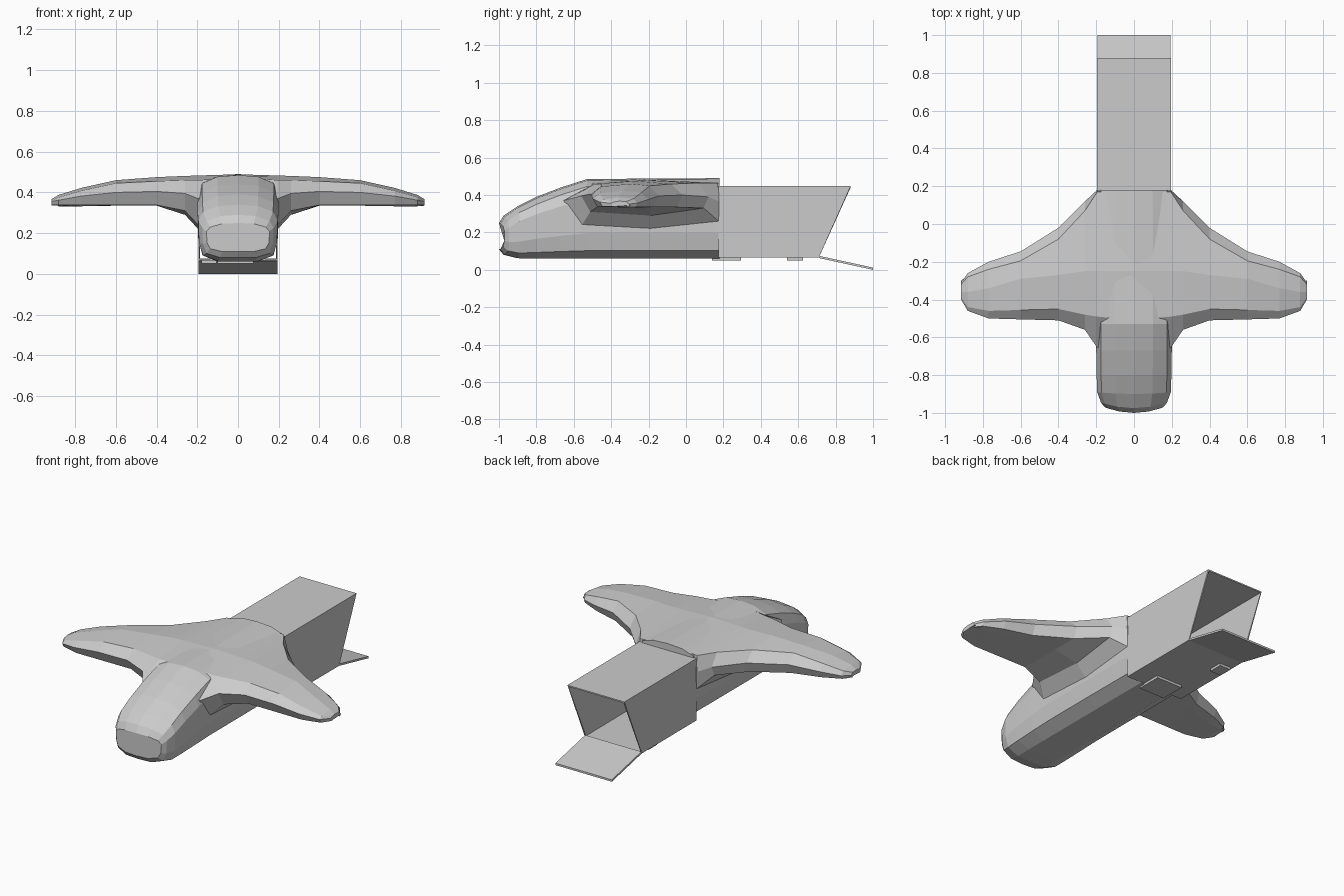
import bpy, bmesh
from mathutils import Vector

if "Cube" in bpy.data.objects:
    bpy.data.objects.remove(bpy.data.objects["Cube"])


def make_object(name, bm):
    bmesh.ops.recalc_face_normals(bm, faces=bm.faces)
    mesh = bpy.data.meshes.new(name)
    bm.to_mesh(mesh)
    bm.free()
    ob = bpy.data.objects.new(name, mesh)
    bpy.context.collection.objects.link(ob)
    return ob


def loft(name, rings):
    bm = bmesh.new()
    loops = [[bm.verts.new(p) for p in ring] for ring in rings]
    n = len(loops[0])
    for a, b in zip(loops, loops[1:]):
        for i in range(n):
            j = (i + 1) % n
            bm.faces.new((a[i], a[j], b[j], b[i]))
    bm.faces.new(loops[0])
    bm.faces.new(loops[-1])
    return make_object(name, bm)


def slab(name, profile, x0, x1):
    # side profile (y, z) extruded across x
    return loft(name, [[(x, y, z) for y, z in profile] for x in (x0, x1)])


# Fuselage: rounded-box sections along y
def hull_ring(y, w, zb, zt, shoulder, bow):
    h = zt - zb
    half = [(0, zb), (0.5 * w, zb), (0.88 * w, zb + 0.1 * h), (0.98 * w, zb + 0.32 * h),
            (w, zt - shoulder - 0.16 * h), (0.88 * w, zt - shoulder), (0.5 * w, zt - 0.2 * shoulder), (0, zt)]
    full = half + [(-x, z) for x, z in half[-2:0:-1]]
    return [(x, y + bow * (x / w) ** 2, z) for x, z in full]


hull_sections = [
    (-1.0, 0.155, 0.11, 0.25, 0.02, 0.03),
    (-0.975, 0.175, 0.08, 0.29, 0.03, 0.03),
    (-0.90, 0.195, 0.062, 0.34, 0.035, 0.01),
    (-0.80, 0.198, 0.06, 0.39, 0.04, 0),
    (-0.67, 0.20, 0.06, 0.44, 0.04, 0),
    (-0.53, 0.20, 0.06, 0.485, 0.04, 0),
    (-0.20, 0.20, 0.06, 0.488, 0.03, 0),
    (0.18, 0.198, 0.06, 0.49, 0.03, 0),
]
loft("fuselage", [hull_ring(*s) for s in hull_sections])


# Wing: sections across x, mirrored about the centre
def wing_ring(x, y0, f, ym, r, y1, ze, zu, zt, zb):
    pts = [(y0, ze), (y0 + f, zu), (ym, zt), (y1 - r, zu + 0.004), (y1, ze - 0.005),
           (y1 - 0.5 * r, min(zb + 0.04, 0.335)), (ym + 0.06, zb), (y0 + 0.6 * f, min(zb + 0.02, 0.338))]
    return [Vector((x, y, z)) for y, z in pts]


wing_sections = [
    (0.00, -0.60, 0.09, -0.25, 0.01, 0.18, 0.39, 0.475, 0.489, 0.20),
    (0.195, -0.655, 0.165, -0.25, 0.01, 0.18, 0.37, 0.46, 0.483, 0.22),
    (0.26, -0.56, 0.08, -0.25, 0.05, 0.12, 0.395, 0.46, 0.481, 0.29),
    (0.40, -0.51, 0.06, -0.27, 0.06, -0.02, 0.405, 0.455, 0.475, 0.335),
    (0.60, -0.505, 0.05, -0.29, 0.05, -0.145, 0.40, 0.445, 0.460, 0.335),
    (0.77, -0.50, 0.04, -0.34, 0.04, -0.20, 0.382, 0.408, 0.422, 0.332),
    (0.88, -0.46, 0.02, -0.36, 0.02, -0.26, 0.362, 0.376, 0.388, 0.332),
    (0.915, -0.40, 0.01, -0.36, 0.01, -0.31, 0.356, 0.362, 0.367, 0.345),
]
right = [wing_ring(*s) for s in wing_sections]
left = [[Vector((-p.x, p.y, p.z)) for p in ring] for ring in right[:0:-1]]
loft("wing", left + right)

# Cargo bay: hollow tube with a raked open rear
bm = bmesh.new()
front, rear = [], []
for x, z, y in ((-0.195, 0.065, 0.71), (0.195, 0.065, 0.71), (0.195, 0.448, 0.88), (-0.195, 0.448, 0.88)):
    front.append(bm.verts.new((x, 0.175, z)))
    rear.append(bm.verts.new((x, y, z)))
for i in range(4):
    j = (i + 1) % 4
    bm.faces.new((front[i], front[j], rear[j], rear[i]))
bay = make_object("cargo_bay", bm)
# orient outwards so the thickness goes inside
if bay.data.polygons[0].normal.z > 0:
    bay.data.flip_normals()
mod = bay.modifiers.new("walls", "SOLIDIFY")
mod.thickness = 0.01
mod.offset = -1

# Lowered loading ramp
slab("loading_ramp", [(0.71, 0.063), (1.0, 0.0), (1.0, 0.012), (0.71, 0.075)], -0.193, 0.193)

# Small plates under the belly
for name, x0, x1, y0, y1 in (("front_belly_plate", -0.10, 0.075, 0.14, 0.295),
                             ("rear_belly_plate", -0.18, -0.105, 0.54, 0.625)):
    slab(name, [(y0, 0.05), (y1, 0.05), (y1, 0.068), (y0, 0.068)], x0, x1)
